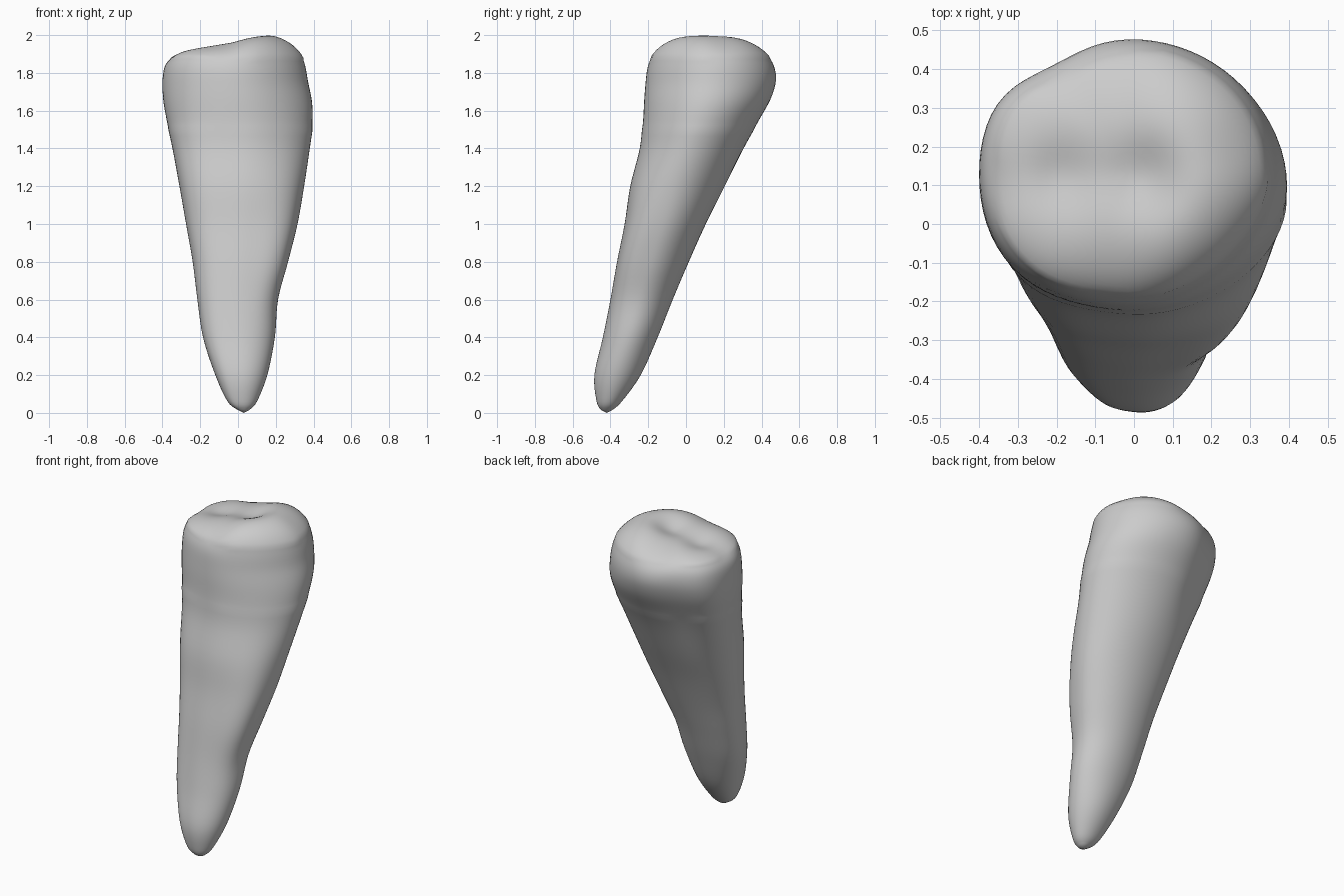
import bpy, bmesh
from math import sin, cos, pi, exp, tanh

if "Cube" in bpy.data.objects:
    bpy.data.objects.remove(bpy.data.objects["Cube"], do_unlink=True)

# Root and crown wall: height, x min, x max, y min, y max
WALL = [
    (0.015, 0.00, 0.06, -0.45, -0.39),
    (0.06, -0.055, 0.10, -0.473, -0.34),
    (0.2, -0.12, 0.155, -0.485, -0.24),
    (0.4, -0.185, 0.195, -0.44, -0.15),
    (0.6, -0.215, 0.212, -0.40, -0.07),
    (0.8, -0.24, 0.265, -0.365, 0.015),
    (1.0, -0.275, 0.315, -0.325, 0.105),
    (1.2, -0.31, 0.35, -0.295, 0.205),
    (1.4, -0.347, 0.38, -0.245, 0.305),
    (1.55, -0.38, 0.40, -0.23, 0.39),
    (1.66, -0.4, 0.397, -0.226, 0.455),
    (1.76, -0.403, 0.372, -0.217, 0.486),
]
SEGMENTS, STEPS, CAP_RINGS = 72, 5, 22


def smooth(t):
    t = max(0, min(1, t))
    return t * t * (3 - 2 * t)


def spline(a, b, c, d, t):
    """Smooth interpolation between b and c."""
    return b + 0.5 * t * (c - a + t * (2*a - 5*b + 4*c - d + t * (3*(b - c) + d - a)))


def ring(z, x0, x1, y0, y1):
    """Rounded outline: root squarer at the front, crown dented at the back right."""
    crown = smooth((z - 1.1) / 0.6)
    middle = exp(-((z - 0.85) / 0.3) ** 2)
    cx, cy = (x0 + x1) / 2, (y0 + y1) / 2
    pts = []
    for i in range(SEGMENTS):
        a = 2 * pi * i / SEGMENTS
        c, s = cos(a), sin(a)
        right, left, front = smooth(-c * 1.5), smooth(c * 1.5), smooth(-s * 1.5)
        n = 2 + right * (0.3 * crown + (1 - crown) * (0.15 + 0.4 * front))
        n += 0.7 * left * front * middle
        r = (abs(c)**n + abs(s)**n) ** (-1 / n)
        r *= 1 - 0.1 * crown * exp(-((a - 2.15) / 0.27) ** 2)
        r *= 1 - 0.04 * crown * left * front
        pts.append((cx + (x1 - x0) / 2 * r * c, cy + (y1 - y0) / 2 * r * s, z))
    return pts


# Hollows in the chewing surface: x, y, radius, depth
HOLLOWS = [
    (-0.19, 0.12, 0.09, 0.03),
    (0.03, 0.12, 0.1, 0.045),
    (0.28, 0.2, 0.1, 0.012),
    (-0.38, 0.1, 0.09, 0.02),
]


def chewing_height(x, y):
    """Low cusp on the right, high cusp on the left, less the hollows."""
    h = 1.985 + 0.048 * tanh((x - 0.01) / 0.13) - 0.05 * (y - 0.1)
    for px, py, radius, depth in HOLLOWS:
        h -= depth * exp(-((x - px) ** 2 + (y - py) ** 2) / radius ** 2)
    return h


bm = bmesh.new()
rings = []


def add_ring(points):
    vs = [bm.verts.new(p) for p in points]
    if rings:
        for i in range(SEGMENTS):
            j = (i + 1) % SEGMENTS
            bm.faces.new((rings[-1][i], rings[-1][j], vs[j], vs[i]))
    rings.append(vs)


def close(vs, apex, flip):
    tip = bm.verts.new(apex)
    for i in range(SEGMENTS):
        a, b = vs[i], vs[(i + 1) % SEGMENTS]
        bm.faces.new((b, a, tip) if flip else (a, b, tip))


# Root and crown wall
for k in range(len(WALL) - 1):
    rows = [WALL[max(0, min(len(WALL) - 1, k + o))] for o in (-1, 0, 1, 2)]
    for step in range(STEPS):
        add_ring(ring(*[spline(*q, step / STEPS) for q in zip(*rows)]))
rim = ring(*WALL[-1])
add_ring(rim)

# Domed chewing surface, fuller towards the right
top_z, x0, x1, y0, y1 = WALL[-1]
cx, cy = (x0 + x1) / 2, (y0 + y1) / 2
for k in range(1, CAP_RINGS):
    s = cos(pi / 2 * k / CAP_RINGS)
    points = []
    for x, y, _ in rim:
        p = 2.5 + 0.9 * smooth((cx - x) / 0.3) - 0.1 * smooth((x - cx) / 0.35)
        x, y = cx + (x - cx) * s, cy + (y - cy) * s
        lift = (1 - s ** p) ** (1 / p)
        points.append((x, y, top_z + (chewing_height(x, y) - top_z) * lift))
    add_ring(points)
close(rings[-1], (cx, cy, chewing_height(cx, cy)), False)
close(rings[0], (0.03, -0.42, 0), True)

# Soften the join between wall and dome
band = [v for v in bm.verts if 1.5 < v.co.z < 1.88]
for _ in range(12):
    bmesh.ops.smooth_vert(bm, verts=band, factor=0.5,
                          use_axis_x=True, use_axis_y=True, use_axis_z=True)

bmesh.ops.recalc_face_normals(bm, faces=bm.faces)
for f in bm.faces:
    f.smooth = True
mesh = bpy.data.meshes.new("tooth")
bm.to_mesh(mesh)
bm.free()
tooth = bpy.data.objects.new("tooth", mesh)
bpy.context.collection.objects.link(tooth)

# Plain grey enamel
enamel = bpy.data.materials.new("grey_enamel")
enamel.use_nodes = True
colour = (0.6, 0.6, 0.6, 1)
enamel.diffuse_color = colour
enamel.node_tree.nodes["Principled BSDF"].inputs["Base Color"].default_value = colour
mesh.materials.append(enamel)
